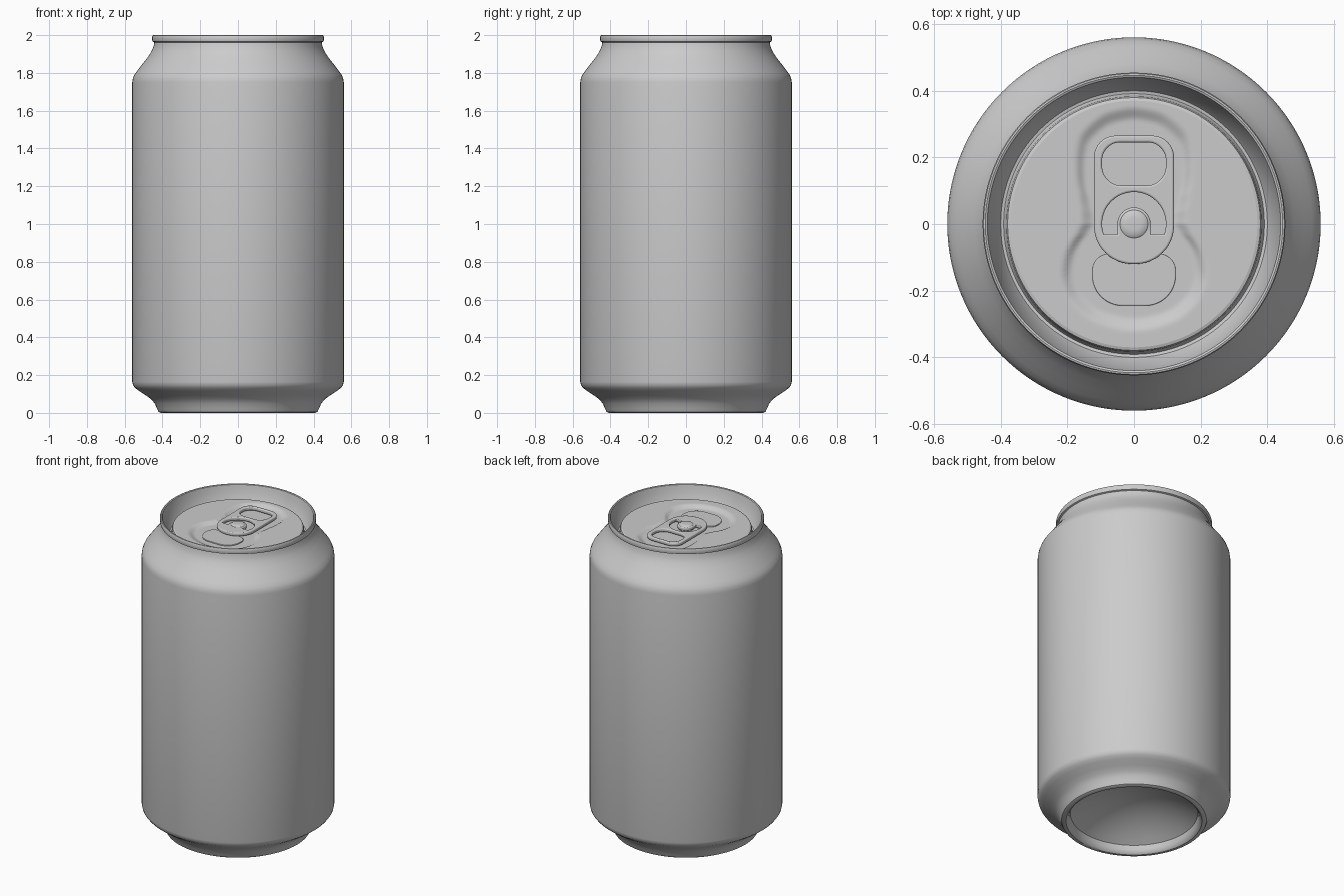
import bpy, bmesh
from math import sin, cos, pi, degrees, atan2

if "Cube" in bpy.data.objects:
    bpy.data.objects.remove(bpy.data.objects["Cube"])

SEG = 128
PANEL_Z = 1.935      # lid panel height
RECESS = 0.016       # depth of the pressed area in the lid


def smooth(obj, angle=35):
    bpy.ops.object.select_all(action='DESELECT')
    obj.select_set(True)
    bpy.context.view_layer.objects.active = obj
    bpy.ops.object.shade_smooth_by_angle(angle=angle * pi / 180)


def lathe(name, profile, height=lambda r, a, z: z):
    """Revolve (r, z) points; height() may vary z with the angle."""
    bm = bmesh.new()
    rings = []
    for r, z in profile:
        rings.append([bm.verts.new((r * cos(a), r * sin(a), height(r, a, z)))
                      for a in (2 * pi * j / SEG for j in range(SEG))])
    for lo, hi in zip(rings, rings[1:]):
        for j in range(SEG):
            k = (j + 1) % SEG
            bm.faces.new((lo[j], lo[k], hi[k], hi[j]))
    bmesh.ops.remove_doubles(bm, verts=bm.verts, dist=1e-5)
    mesh = bpy.data.meshes.new(name)
    bm.to_mesh(mesh)
    bm.free()
    obj = bpy.data.objects.new(name, mesh)
    bpy.context.collection.objects.link(obj)
    smooth(obj)
    return obj


def arc(cx, cy, r, a0, a1, n=12):
    return [(cx + r * cos(a), cy + r * sin(a))
            for a in ((a0 + (a1 - a0) * i / n) * pi / 180 for i in range(n + 1))]


def rounded(w, y0, y1, rb, rt):
    """Outline of half-width w with separate bottom and top corner radii."""
    return (arc(w - rb, y0 + rb, rb, -90, 0) + arc(w - rt, y1 - rt, rt, 0, 90)
            + arc(rt - w, y1 - rt, rt, 90, 180) + arc(rb - w, y0 + rb, rb, 180, 270))


def plate(name, outlines, z, half, bevel):
    """Flat filled outline with holes, thickness and rounded edges."""
    cu = bpy.data.curves.new(name, 'CURVE')
    cu.dimensions = '2D'
    cu.fill_mode = 'BOTH'
    cu.extrude = half - bevel
    cu.bevel_depth = bevel
    cu.bevel_resolution = 2
    cu.offset = -bevel
    for pts in outlines:
        sp = cu.splines.new('POLY')
        sp.points.add(len(pts) - 1)
        for p, (x, y) in zip(sp.points, pts):
            p.co = (x, y, 0, 1)
        sp.use_cyclic_u = True
    obj = bpy.data.objects.new(name, cu)
    bpy.context.collection.objects.link(obj)
    obj.location.z = z
    bpy.ops.object.select_all(action='DESELECT')
    obj.select_set(True)
    bpy.context.view_layer.objects.active = obj
    bpy.ops.object.convert(target='MESH')
    smooth(bpy.context.object)


# Can body: domed base, foot, wall, shoulder, neck, rolled rim, groove
dome = [(0.37 * i / 12, 0.05 + 0.13 * (1 - (i / 12) ** 2)) for i in range(13)]
lathe("can_body", dome + [
    (0.376, 0.025), (0.385, 0.007), (0.395, 0), (0.41, 0), (0.421, 0.006),
    (0.43, 0.025), (0.441, 0.05), (0.46, 0.073), (0.49, 0.094), (0.525, 0.117),
    (0.545, 0.132), (0.556, 0.147), (0.56, 0.165), (0.56, 1.75), (0.557, 1.77),
    (0.549, 1.79), (0.534, 1.81), (0.51, 1.842), (0.48, 1.88), (0.458, 1.914),
    (0.447, 1.94), (0.443, 1.962), (0.452, 1.966), (0.454, 1.972),
    (0.454, 1.993), (0.451, 1.999), (0.446, 2.0), (0.44, 1.997), (0.437, 1.985),
    (0.431, 1.955), (0.408, 1.895), (0.4, 1.882), (0.391, 1.88), (0.386, 1.888),
    (0.383, 1.922), (0.379, 1.932), (0.37, PANEL_Z)])

# Lid panel: disc with a waisted recess, given as radius by angle (right half)
RADII = [(-90, 0.325), (-65, 0.32), (-50, 0.305), (-38, 0.28), (-25, 0.235),
         (-12, 0.185), (0, 0.162), (15, 0.168), (30, 0.195), (45, 0.25),
         (60, 0.32), (75, 0.348), (90, 0.355)]


def recess_radius(a):
    d = degrees(atan2(sin(a), abs(cos(a))))
    for (d0, r0), (d1, r1) in zip(RADII, RADII[1:]):
        if d <= d1 + 1e-6:
            return r0 + (r1 - r0) * (d - d0) / (d1 - d0)
    return RADII[-1][1]


def pressed(r, a, z):
    t = min(1, max(0, (recess_radius(a) - r) / 0.045))
    return z - RECESS * t * t * (3 - 2 * t)


lathe("lid_panel", [(0.37 * (1 - i / 48), PANEL_Z) for i in range(49)], pressed)

# Pour opening panel, slightly raised from the recess
floor = PANEL_Z - RECESS
plate("opening_panel", [rounded(0.125, -0.245, -0.09, 0.09, 0.05)],
      floor + 0.001, 0.005, 0.003)

# Pull tab with a finger hole and a C-shaped slot around the rivet
slot = (arc(0, 0, 0.096, -18, 198, 24)
        + [(-0.05, -0.03)] + arc(0, 0, 0.05, 180, 0, 16) + [(0.05, -0.03)])
plate("pull_tab", [rounded(0.12, -0.12, 0.265, 0.115, 0.065),
                   rounded(0.096, 0.115, 0.245, 0.06, 0.055), slot],
      floor + 0.018, 0.011, 0.006)

# Rivet holding the tab
lathe("rivet", [(0.042, floor), (0.042, floor + 0.029), (0.036, floor + 0.034),
                (0.02, floor + 0.036), (0, floor + 0.036)])
